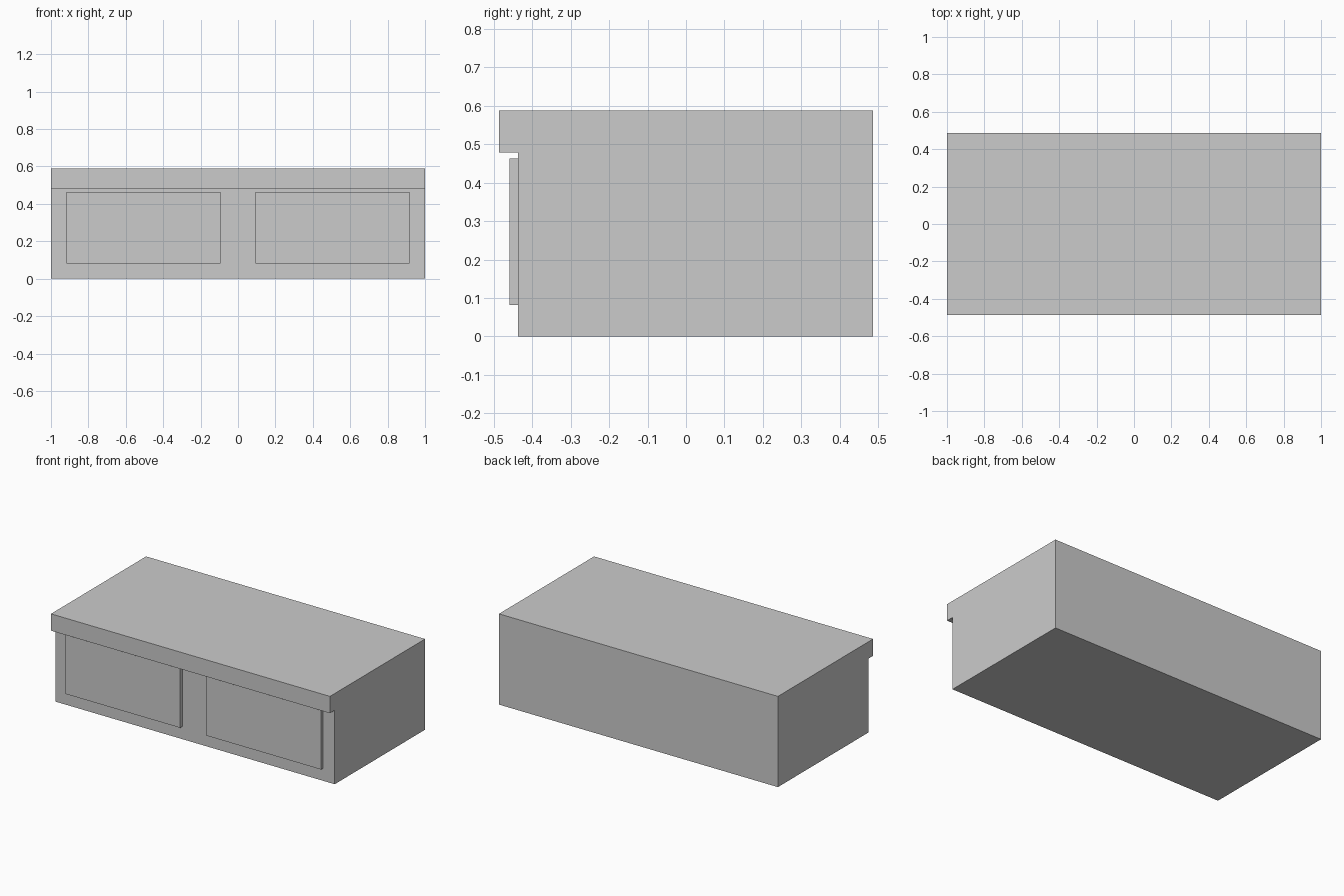
import bpy, bmesh

if "Cube" in bpy.data.objects:
    bpy.data.objects.remove(bpy.data.objects["Cube"])

HALF_W, HALF_D, HEIGHT = 1.0, 0.487, 0.588
FRONT, LIP_Z = -0.438, 0.479


def new_object(name, bm):
    bmesh.ops.recalc_face_normals(bm, faces=bm.faces)
    mesh = bpy.data.meshes.new(name)
    bm.to_mesh(mesh)
    bm.free()
    obj = bpy.data.objects.new(name, mesh)
    bpy.context.collection.objects.link(obj)
    return obj


def extrude_profile(name, profile, x0, x1):
    """Extrude a closed (y, z) profile along x."""
    bm = bmesh.new()
    face = bm.faces.new([bm.verts.new((x0, y, z)) for y, z in profile])
    ext = bmesh.ops.extrude_face_region(bm, geom=[face])
    verts = [v for v in ext["geom"] if isinstance(v, bmesh.types.BMVert)]
    bmesh.ops.translate(bm, verts=verts, vec=(x1 - x0, 0, 0))
    return new_object(name, bm)


# Cabinet body with the overhanging front lip of the top
extrude_profile("cabinet_body", [
    (FRONT, 0), (HALF_D, 0), (HALF_D, HEIGHT),
    (-HALF_D, HEIGHT), (-HALF_D, LIP_Z), (FRONT, LIP_Z),
], -HALF_W, HALF_W)

# Two raised drawer fronts
drawer = [(-0.459, 0.081), (FRONT, 0.081), (FRONT, 0.463), (-0.459, 0.463)]
for side, x0, x1 in (("left", -0.917, -0.093), ("right", 0.093, 0.917)):
    extrude_profile(f"drawer_front_{side}", drawer, x0, x1)
